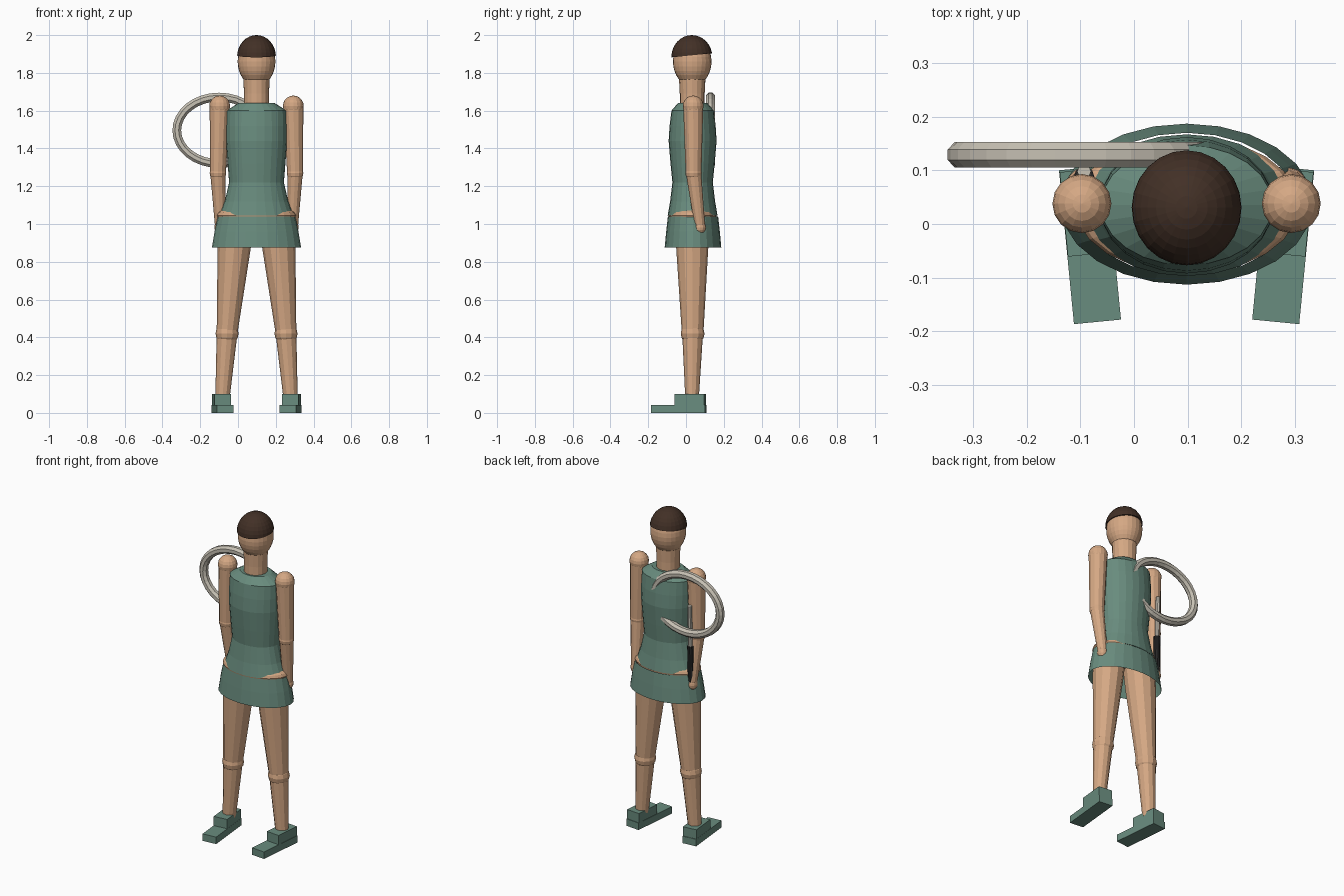
import bpy, bmesh, math
from mathutils import Vector, Matrix

if "Cube" in bpy.data.objects:
    bpy.data.objects.remove(bpy.data.objects["Cube"])

CX, CY = 0.098, 0.035  # body axis


def material(name, r, g, b):
    lin = [((c / 255 + 0.055) / 1.055) ** 2.4 for c in (r, g, b)]
    m = bpy.data.materials.new(name)
    m.diffuse_color = (*lin, 1)
    m.use_nodes = True
    m.node_tree.nodes["Principled BSDF"].inputs["Base Color"].default_value = m.diffuse_color
    return m


SKIN = material("skin", 213, 168, 132)
GREEN = material("sage_green", 105, 140, 126)
HAIR = material("dark_brown", 66, 48, 38)
METAL = material("pale_metal", 199, 193, 180)
GRIP = material("black_grip", 38, 38, 38)


def finish(name, bm, mat):
    bmesh.ops.recalc_face_normals(bm, faces=bm.faces)
    me = bpy.data.meshes.new(name)
    bm.to_mesh(me)
    bm.free()
    me.materials.append(mat)
    ob = bpy.data.objects.new(name, me)
    bpy.context.collection.objects.link(ob)
    return ob


def loft(name, rings, mat, segs=12, caps=True):
    """Skin elliptical rings (x, y, z, rx, ry) from bottom to top."""
    bm = bmesh.new()
    loops = []
    for x, y, z, rx, ry in rings:
        loops.append([bm.verts.new((x + rx * math.cos(2 * math.pi * i / segs),
                                    y + ry * math.sin(2 * math.pi * i / segs), z))
                      for i in range(segs)])
    for a, b in zip(loops, loops[1:]):
        for i in range(segs):
            j = (i + 1) % segs
            bm.faces.new((a[i], a[j], b[j], b[i]))
    if caps:
        bm.faces.new(loops[0])
        bm.faces.new(loops[-1])
    return finish(name, bm, mat)


def ball(name, center, radii, mat, u=16, v=10, cut=None):
    bm = bmesh.new()
    bmesh.ops.create_uvsphere(bm, u_segments=u, v_segments=v, radius=1)
    bmesh.ops.transform(bm, matrix=Matrix.Translation(center) @ Matrix.Diagonal((*radii, 1)),
                        verts=bm.verts)
    if cut:  # keep only the part above the plane
        bmesh.ops.bisect_plane(bm, geom=bm.verts[:] + bm.edges[:] + bm.faces[:],
                               plane_co=cut[0], plane_no=cut[1], clear_inner=True)
        bmesh.ops.holes_fill(bm, edges=[e for e in bm.edges if e.is_boundary])
    return finish(name, bm, mat)


def box(name, center, size, turn, mat):
    bm = bmesh.new()
    bmesh.ops.create_cube(bm, size=1)
    bmesh.ops.transform(bm, verts=bm.verts, matrix=Matrix.Translation(center)
                        @ Matrix.Rotation(turn, 4, 'Z') @ Matrix.Diagonal((*size, 1)))
    return finish(name, bm, mat)


# Head, hair and neck
ball("head", (CX, 0.033, 1.86), (0.1, 0.102, 0.13), SKIN, 24, 16)
ball("hair", (CX, 0.031, 1.885), (0.103, 0.108, 0.115), HAIR, 24, 16,
     cut=(Vector((CX, 0.031, 1.893)), Vector((0, -0.1, 1)).normalized()))
loft("neck", [(CX, 0.033, 1.6, .066, .066), (CX, 0.033, 1.69, .066, .066),
              (CX, 0.033, 1.77, .07, .07)], SKIN, 16)

# Sleeveless top, hips and open skirt
loft("top", [(CX, CY, z, rx, ry) for z, rx, ry in (
    (1.045, .196, .132), (1.12, .168, .119), (1.22, .145, .107), (1.32, .153, .117),
    (1.44, .162, .127), (1.52, .162, .122), (1.6, .16, .112), (1.64, .096, .078))],
     GREEN, 24)
ball("hips", (CX, CY, 1.045), (.209, .128, .06), SKIN, 24, 12)
loft("skirt", [(CX, CY + 0.002, z, rx, ry) for z, rx, ry in (
    (.875, .236, .15), (.96, .222, .142), (1.04, .205, .133))], GREEN, 24, caps=False)

# Limbs, repeated on both sides of the body axis
for side, s in (("left", -1), ("right", 1)):
    def X(d):
        return CX + s * d

    # Leg
    loft(side + "_thigh", [(X(.156), .035, .42, .055, .057), (X(.118), .033, .875, .088, .085),
                           (X(.106), .033, 1.02, .093, .09)], SKIN)
    ball(side + "_knee", (X(.156), .035, .42), (.061, .063, .06), SKIN, 12, 8)
    loft(side + "_shin", [(X(.18), .032, .08, .038, .036),
                          (X(.156), .035, .42, .055, .055)], SKIN)

    # Shoe: sole and heel block, toes turned towards the middle
    turn = -s * 0.097
    box(side + "_shoe_sole", (X(.18), -.039, .0215), (.088, .288, .043), turn, GREEN)
    box(side + "_shoe_upper", (X(.186), .022, .0715), (.086, .158, .057), turn, GREEN)

    # Arm
    ball(side + "_shoulder", (X(.195), .038, 1.625), (.055, .055, .055), SKIN, 16, 10)
    loft(side + "_upper_arm", [(X(.204), .04, 1.27, .042, .042),
                               (X(.195), .038, 1.625, .053, .053)], SKIN)
    ball(side + "_elbow", (X(.204), .04, 1.27), (.044, .044, .044), SKIN, 12, 8)
    loft(side + "_forearm", [(X(.192), .073, .99, .028, .028),
                             (X(.204), .04, 1.27, .041, .041)], SKIN)
    ball(side + "_hand", (X(.192), .074, .982), (.031, .031, .037), SKIN, 12, 8)

# Racket: grip, shaft and oval hoop
loft("racket_grip", [(-.093, .08, 1.0, .021, .021), (-.093, .088, 1.22, .019, .019)], GRIP, 10)
loft("racket_shaft", [(-.093, .088, 1.2, .013, .013), (-.093, .098, 1.47, .013, .013)], METAL, 8)

bm = bmesh.new()
N, M = 32, 8
hoop = []
for i in range(N):
    a = 2 * math.pi * i / N
    ring = []
    for j in range(M):
        t = 2 * math.pi * (j + 0.5) / M
        r = .025 * math.cos(t)
        ring.append(bm.verts.new((-.1 + (.224 + r) * math.cos(a), .129 + .026 * math.sin(t),
                                  1.496 + (.176 + r) * math.sin(a))))
    hoop.append(ring)
for i in range(N):
    a, b = hoop[i], hoop[(i + 1) % N]
    for j in range(M):
        k = (j + 1) % M
        bm.faces.new((a[j], a[k], b[k], b[j]))
finish("racket_hoop", bm, METAL)
